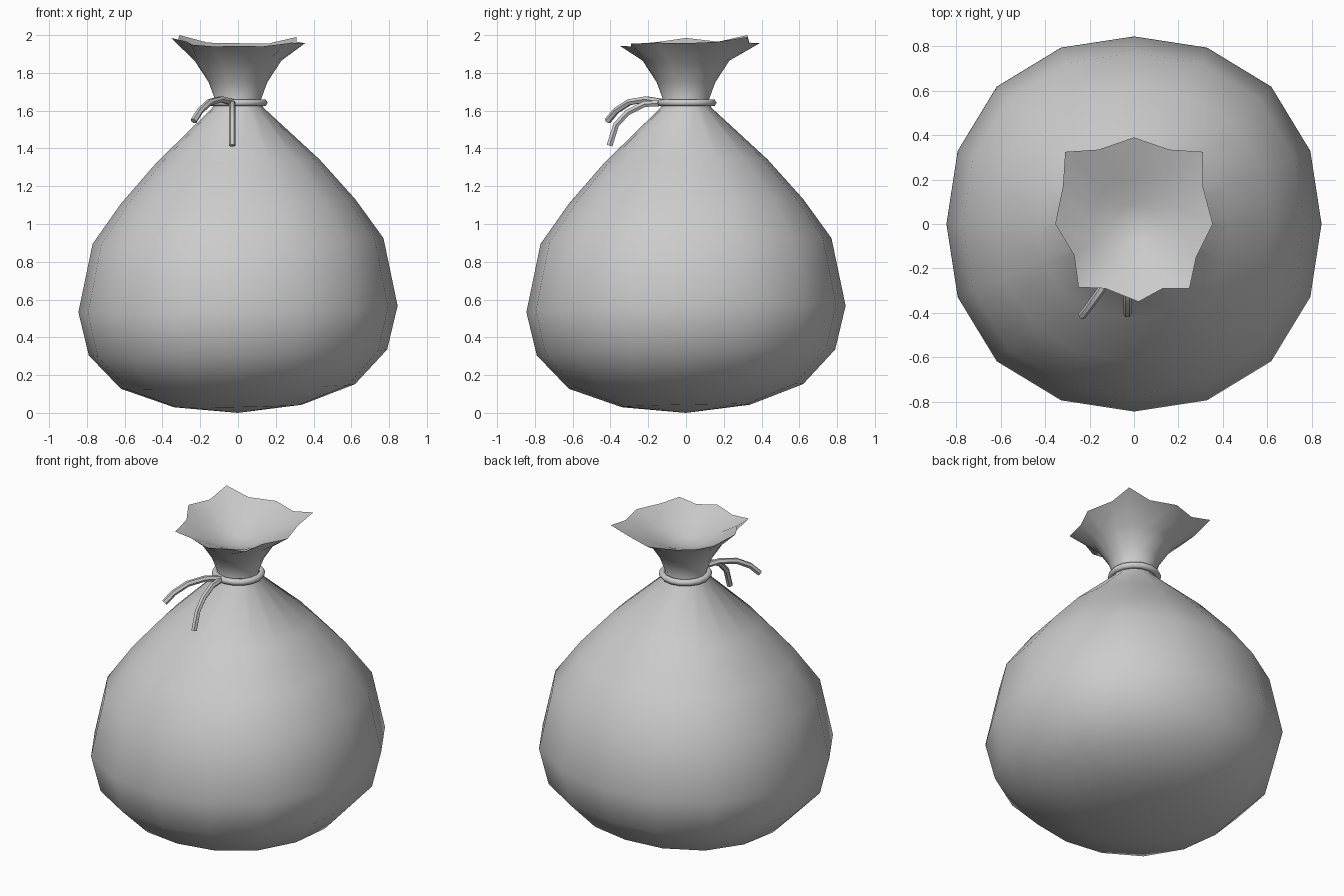
import bpy, bmesh, math

if "Cube" in bpy.data.objects:
    bpy.data.objects.remove(bpy.data.objects["Cube"])

N = 16  # sides around the sack


def ring(bm, r, z, square=0.0, tilt=0.0):
    """One loop of the sack, optionally slightly squared and tilted."""
    out = []
    for i in range(N):
        a = 2 * math.pi * i / N
        rr = r * (1 + square * (1 - math.cos(4 * a)) / 2)
        x, y = rr * math.cos(a), rr * math.sin(a)
        out.append(bm.verts.new((x, y, z + tilt * (x + y))))
    return out


def bridge(bm, a, b):
    for i in range(N):
        j = (i + 1) % N
        bm.faces.new((a[i], a[j], b[j], b[i]))


def fan(bm, loop, z, up):
    c = bm.verts.new((0, 0, z))
    for i in range(N):
        j = (i + 1) % N
        bm.faces.new((loop[i], loop[j], c) if up else (loop[j], loop[i], c))


def smooth(ob, angle):
    bpy.ops.object.select_all(action='DESELECT')
    ob.select_set(True)
    bpy.context.view_layer.objects.active = ob
    bpy.ops.object.shade_smooth_by_angle(angle=math.radians(angle))


# Sack: bulging body, pinched neck, flared ragged mouth
bm = bmesh.new()
body = [(0.34, 0.037), (0.62, 0.14), (0.79, 0.32), (0.845, 0.55),
        (0.77, 0.91), (0.62, 1.12), (0.43, 1.335)]
loops = [ring(bm, r, z, 0.035, 0.02) for r, z in body]
loops += [ring(bm, r, z) for r, z in
          [(0.135, 1.615), (0.122, 1.66), (0.155, 1.75), (0.23, 1.865)]]
rim_pts = [(0.355, 0, 1.957), (0.31, 0.17, 1.965), (0.31, 0.325, 1.99),
           (0.16, 0.335, 1.955), (0, 0.39, 1.957), (-0.16, 0.335, 1.96),
           (-0.31, 0.325, 2.0), (-0.32, 0.17, 1.965), (-0.355, 0, 1.985),
           (-0.27, -0.14, 1.965), (-0.25, -0.285, 1.95), (-0.13, -0.29, 1.94),
           (0.02, -0.35, 1.943), (0.13, -0.29, 1.94), (0.25, -0.29, 1.955),
           (0.28, -0.15, 1.96)]
loops.append([bm.verts.new(p) for p in rim_pts])
# shallow inside of the mouth
loops += [ring(bm, 0.20, 1.885), ring(bm, 0.09, 1.835)]
for a, b in zip(loops, loops[1:]):
    bridge(bm, a, b)
fan(bm, loops[0], 0.0, False)
fan(bm, loops[-1], 1.82, True)
bmesh.ops.recalc_face_normals(bm, faces=bm.faces)
mesh = bpy.data.meshes.new("sack")
bm.to_mesh(mesh)
bm.free()
sack = bpy.data.objects.new("sack", mesh)
bpy.context.collection.objects.link(sack)
smooth(sack, 75)

# Cord around the neck
bpy.ops.mesh.primitive_torus_add(major_radius=0.137, minor_radius=0.02,
                                 major_segments=16, minor_segments=6,
                                 location=(0, 0.005, 1.642))
cord = bpy.context.object
cord.name = "neck_cord"
smooth(cord, 65)


# Loose cord ends
def cord_end(name, pts):
    cu = bpy.data.curves.new(name, 'CURVE')
    cu.dimensions = '3D'
    cu.bevel_depth = 0.018
    cu.bevel_resolution = 1
    cu.use_fill_caps = True
    sp = cu.splines.new('POLY')
    sp.points.add(len(pts) - 1)
    for p, co in zip(sp.points, pts):
        p.co = (*co, 1)
    ob = bpy.data.objects.new(name, cu)
    bpy.context.collection.objects.link(ob)
    bpy.ops.object.select_all(action='DESELECT')
    ob.select_set(True)
    bpy.context.view_layer.objects.active = ob
    bpy.ops.object.convert(target='MESH')
    smooth(bpy.context.object, 50)


cord_end("cord_end_left", [(-0.03, -0.12, 1.645), (-0.09, -0.21, 1.66),
                           (-0.15, -0.30, 1.645), (-0.20, -0.37, 1.60),
                           (-0.235, -0.415, 1.545)])
cord_end("cord_end_middle", [(-0.03, -0.12, 1.64), (-0.03, -0.22, 1.635),
                             (-0.03, -0.31, 1.59), (-0.03, -0.37, 1.525),
                             (-0.03, -0.405, 1.415)])
